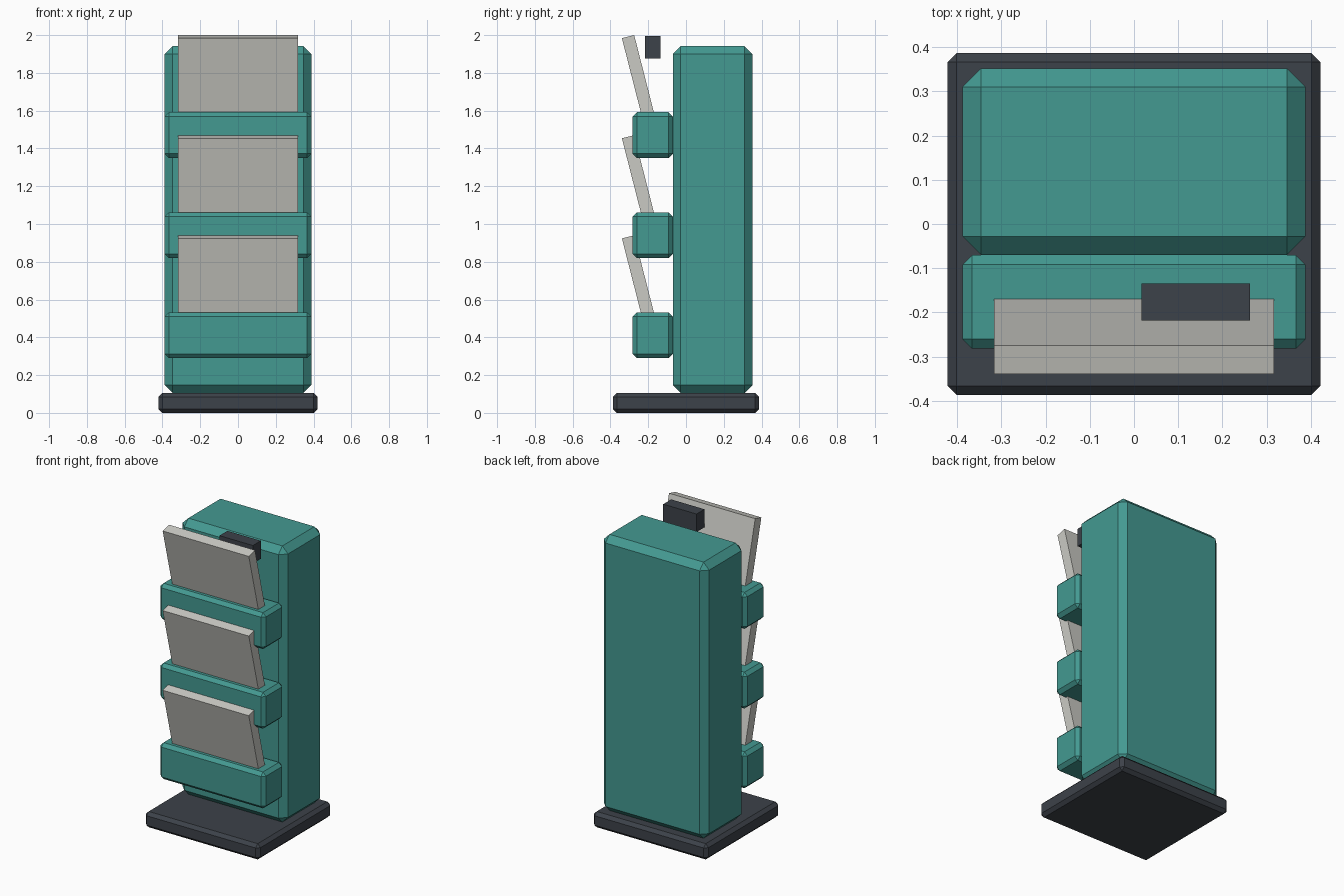
import bpy
from mathutils import Vector

cube = bpy.data.objects.get("Cube")
if cube:
    bpy.data.objects.remove(cube, do_unlink=True)


def make_material(name, rgb):
    mat = bpy.data.materials.new(name)
    mat.use_nodes = True
    color = (*rgb, 1.0)
    mat.diffuse_color = color
    mat.node_tree.nodes["Principled BSDF"].inputs["Base Color"].default_value = color
    return mat


teal = make_material("teal", (0.057, 0.32, 0.285))
charcoal = make_material("charcoal", (0.046, 0.054, 0.067))
paper = make_material("light_grey", (0.59, 0.59, 0.55))


def box(name, low, high, mat, chamfer=0.0, tilt=0.0):
    """Box between two corners, with optional flat chamfer and tilt about x."""
    low, high = Vector(low), Vector(high)
    bpy.ops.mesh.primitive_cube_add(size=1, location=(low + high) / 2)
    obj = bpy.context.object
    obj.name = name
    obj.data.name = name
    obj.scale = high - low
    bpy.ops.object.transform_apply(location=False, rotation=False, scale=True)
    obj.rotation_euler.x = tilt
    obj.data.materials.append(mat)
    if chamfer:
        mod = obj.modifiers.new("chamfer", "BEVEL")
        mod.width = chamfer
        mod.segments = 1
        mod.limit_method = "ANGLE"
    return obj


# Floor plinth and upright cabinet
box("base", (-0.422, -0.387, 0), (0.422, 0.387, 0.105), charcoal, 0.021)
box("cabinet", (-0.388, -0.07, 0.105), (0.388, 0.352, 1.942), teal, 0.042)

# Three front trays, each holding a leaning card
for i, level in enumerate(("lower", "middle", "upper")):
    z = 0.29 + i * 0.53
    box(level + "_tray", (-0.388, -0.282, z), (0.388, -0.07, z + 0.242), teal, 0.022)
    box(level + "_card", (-0.317, -0.276, z + 0.13), (0.317, -0.209, z + 0.65),
        paper, tilt=0.25)

# Small block behind the top card
box("top_block", (0.017, -0.218, 1.875), (0.262, -0.135, 1.995), charcoal)
